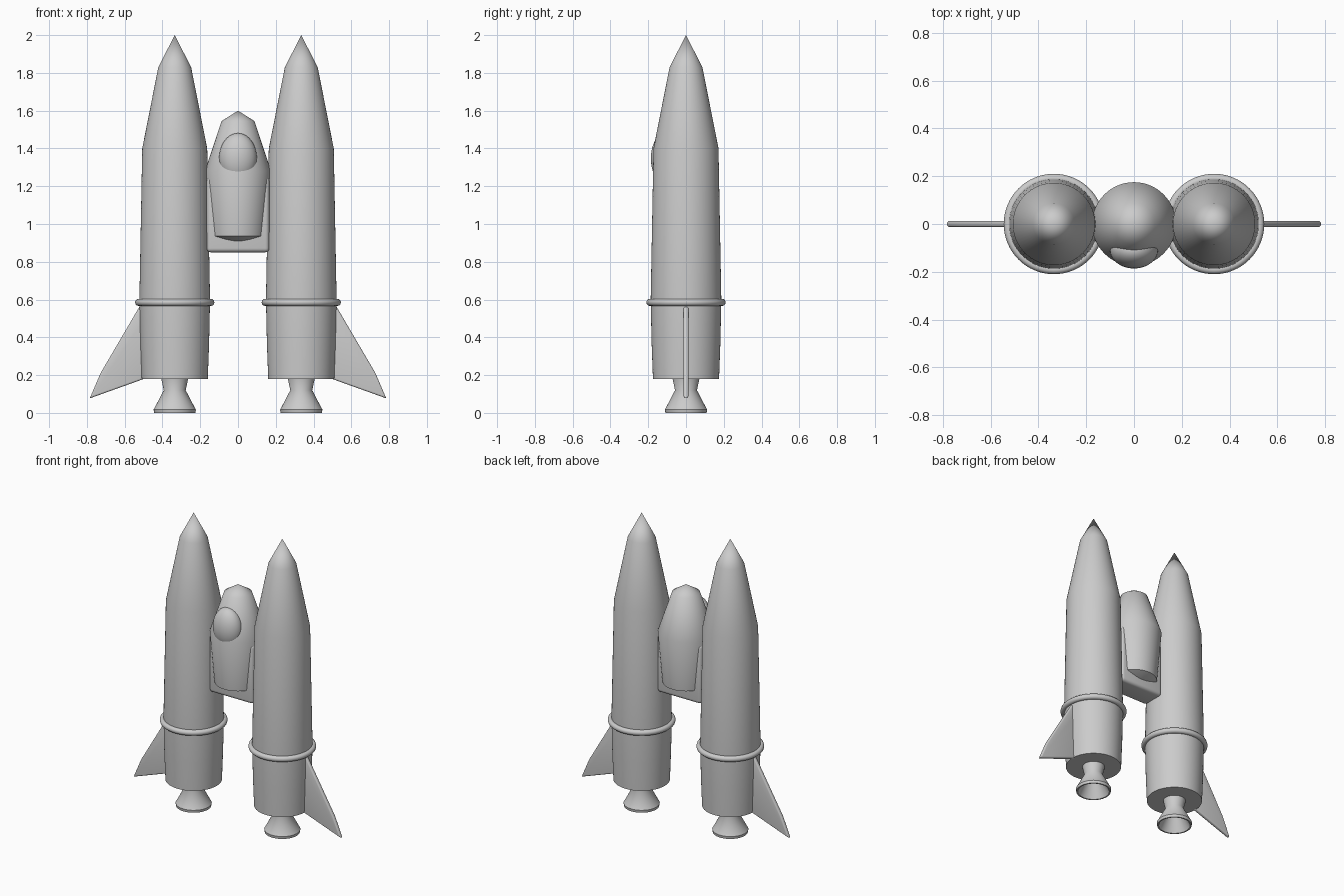
import bpy, bmesh, math
from mathutils import Matrix

if "Cube" in bpy.data.objects:
    bpy.data.objects.remove(bpy.data.objects["Cube"])

grey = bpy.data.materials.new("light_grey")
grey.diffuse_color = (0.6, 0.6, 0.6, 1)
grey.use_nodes = True
grey.node_tree.nodes["Principled BSDF"].inputs["Base Color"].default_value = grey.diffuse_color


def finish(name, bm, angle=40):
    """Turn a bmesh into a smooth-shaded object with sharp edges kept."""
    bmesh.ops.recalc_face_normals(bm, faces=bm.faces)
    me = bpy.data.meshes.new(name)
    bm.to_mesh(me)
    bm.free()
    me.materials.append(grey)
    for p in me.polygons:
        p.use_smooth = True
    me.set_sharp_from_angle(angle=math.radians(angle))
    ob = bpy.data.objects.new(name, me)
    bpy.context.collection.objects.link(ob)
    return ob


def lathe(name, profile, x=0.0, steps=64, closed=False):
    """Spin an (r, z) profile about a vertical axis at x."""
    bm = bmesh.new()
    vs = [bm.verts.new((r, 0, z)) for r, z in profile]
    pairs = list(zip(vs, vs[1:])) + ([(vs[-1], vs[0])] if closed else [])
    es = [bm.edges.new(p) for p in pairs]
    bmesh.ops.spin(bm, geom=vs + es, cent=(0, 0, 0), axis=(0, 0, 1),
                   angle=2 * math.pi, steps=steps, use_duplicate=False)
    bmesh.ops.remove_doubles(bm, verts=bm.verts, dist=1e-4)
    bmesh.ops.translate(bm, verts=bm.verts, vec=(x, 0, 0))
    return finish(name, bm)


def round_edges(bm, width):
    edges = [e for e in bm.edges if e.calc_face_angle(0) > 0.2]
    bmesh.ops.bevel(bm, geom=edges, offset=width, segments=4,
                    profile=0.5, affect='EDGES', clamp_overlap=True)


BODY = [(0, 0.18), (0.175, 0.18), (0.182, 0.37), (0.187, 0.6),
        (0.172, 1.4), (0.087, 1.83), (0, 2.0)]
NOZZLE = [(0, 0.19), (0.071, 0.19), (0.071, 0.18), (0.058, 0.12), (0.107, 0.026),
          (0.112, 0.018), (0.109, 0.0), (0.1, 0.0), (0.05, 0.1), (0, 0.1)]
RING = [(0.191 + 0.019 * math.cos(i * math.pi / 6),
         0.585 + 0.019 * math.sin(i * math.pi / 6)) for i in range(12)]
FIN = [(0.45, 0.197), (0.785, 0.077), (0.728, 0.21), (0.52, 0.565), (0.45, 0.565)]

for side, s in (("left", -1), ("right", 1)):
    x = s * 0.335
    # rocket tank, engine bell and band
    lathe(side + "_tank", BODY, x)
    lathe(side + "_nozzle", NOZZLE, x)
    lathe(side + "_band", RING, x, closed=True)
    # outer fin with rounded edges
    bm = bmesh.new()
    f = bm.faces.new([bm.verts.new((s * px, -0.013, pz)) for px, pz in FIN])
    ext = bmesh.ops.extrude_face_region(bm, geom=[f], use_keep_orig=True)
    moved = [v for v in ext["geom"] if isinstance(v, bmesh.types.BMVert)]
    bmesh.ops.translate(bm, verts=moved, vec=(0, 0.026, 0))
    bmesh.ops.recalc_face_normals(bm, faces=bm.faces)
    round_edges(bm, 0.009)
    finish(side + "_fin", bm)

# central pod with shallow domed underside
lathe("pod", [(0, 0.897), (0.075, 0.908), (0.145, 0.936), (0.175, 1.28),
              (0.087, 1.545), (0, 1.6)])

# canopy bubble on the front of the pod
bm = bmesh.new()
bmesh.ops.create_uvsphere(bm, u_segments=40, v_segments=24, radius=1,
                          matrix=Matrix.Translation((0, -0.11, 1.347))
                          @ Matrix.Diagonal((0.1, 0.076, 0.134, 1)))
finish("canopy", bm)

# block joining the two tanks behind the pod
bm = bmesh.new()
bmesh.ops.create_cube(bm, size=1, matrix=Matrix.Translation((0, 0, 1.05))
                      @ Matrix.Diagonal((0.332, 0.16, 0.4, 1)))
round_edges(bm, 0.022)
finish("bridge_block", bm)
